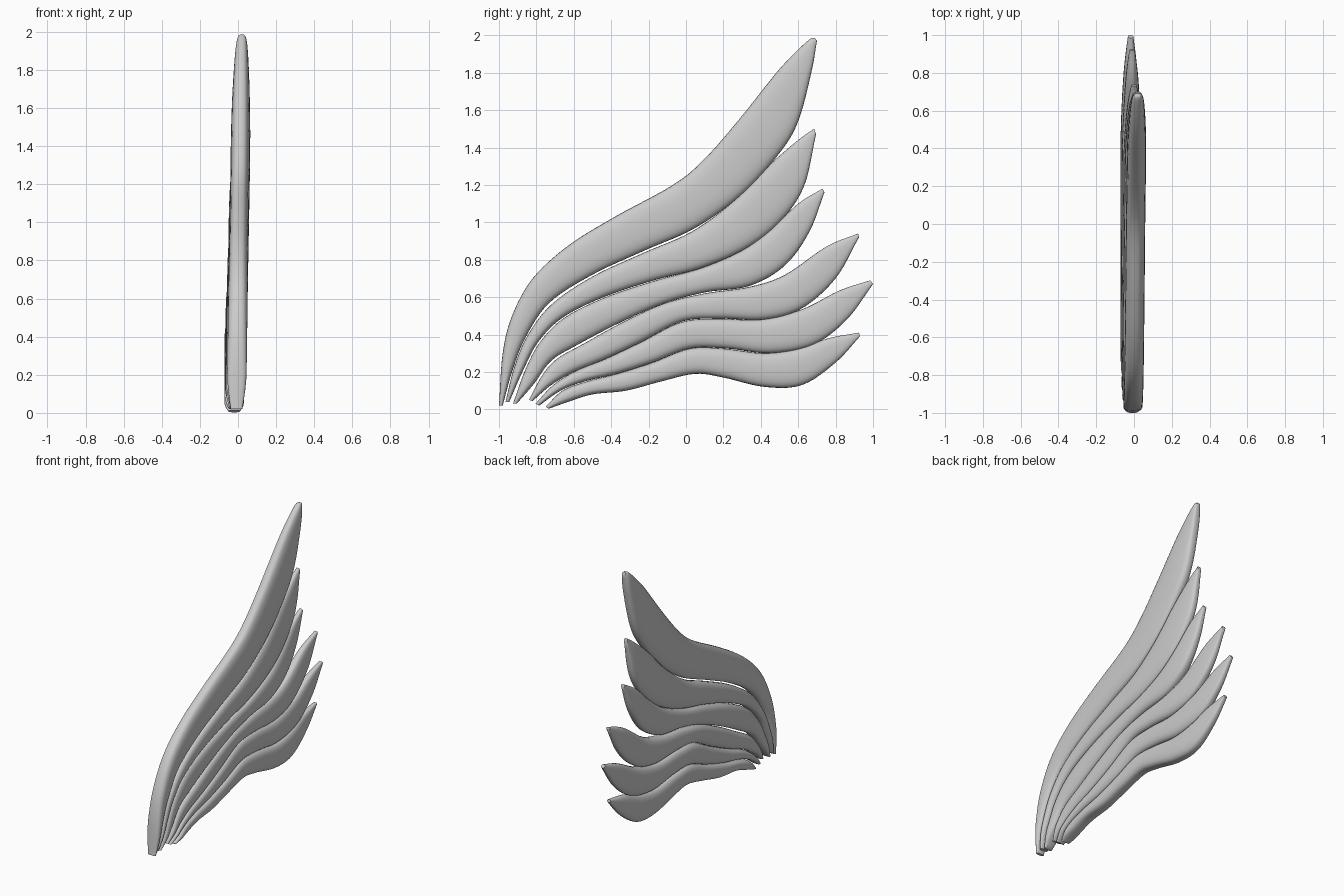
import bpy, bmesh, math
from mathutils import Vector

STEPS, SIDES = 6, 28


def spline(pts):
    """Smooth curve through a few (y, z) outline points."""
    p = [Vector(q) for q in pts]
    p = [2 * p[0] - p[1]] + p + [2 * p[-1] - p[-2]]
    out = []
    for i in range(1, len(p) - 2):
        a, b, c, d = p[i - 1:i + 3]
        for s in range(STEPS):
            t = s / STEPS
            out.append(0.5 * (2 * b + (c - a) * t + (2 * a - 5 * b + 4 * c - d) * t * t
                              + (3 * b - a - 3 * c + d) * t ** 3))
    return out + [p[-2]]


def power(v, e):
    return math.copysign(abs(v) ** e, v)


def feather(name, x_root, x_tip, upper, lower):
    """Loft rounded, flat-faced sections between an upper and a lower edge."""
    up, lo = spline(upper), spline(lower)
    n = len(up)
    bm = bmesh.new()
    rings = []
    for i, (u, l) in enumerate(zip(up, lo)):
        t = i / (n - 1)
        half = 0.051
        if t < 0.08:
            half *= 0.6 + 0.4 * math.sin(t / 0.08 * math.pi / 2)
        if t > 0.7:
            half *= 1 - 0.72 * ((t - 0.7) / 0.3) ** 1.8
        xc = x_root + (x_tip - x_root) * t
        mid, arm = (u + l) / 2, (u - l) / 2
        ring = []
        for k in range(SIDES):
            a = 2 * math.pi * k / SIDES
            q = mid + arm * power(math.cos(a), 0.8)
            ring.append(bm.verts.new((xc + half * power(math.sin(a), 0.66), q.x, q.y)))
        rings.append(ring)
    for r, s in zip(rings, rings[1:]):
        for k in range(SIDES):
            j = (k + 1) % SIDES
            bm.faces.new((r[k], r[j], s[j], s[k]))
    bm.faces.new(rings[0])
    bm.faces.new(rings[-1])
    bmesh.ops.recalc_face_normals(bm, faces=bm.faces)
    me = bpy.data.meshes.new(name)
    bm.to_mesh(me)
    bm.free()
    ob = bpy.data.objects.new(name, me)
    bpy.context.collection.objects.link(ob)
    bpy.context.view_layer.objects.active = ob
    ob.select_set(True)
    bpy.ops.object.shade_smooth_by_angle(angle=math.radians(50))
    ob.select_set(False)


# Feathers from the long leading one down to the lowest
feather("leading_feather", -0.008, 0.022,
        [(-1, .02), (-.98, .3), (-.93, .5), (-.82, .7), (-.63, .875), (-.38, 1.03),
         (-.07, 1.2), (.1, 1.34), (.3, 1.57), (.5, 1.82), (.65, 1.97), (.69, 1.985)],
        [(-.98, .02), (-.93, .2), (-.86, .38), (-.73, .57), (-.5, .72), (-.22, .85),
         (.05, .97), (.3, 1.15), (.5, 1.37), (.6, 1.54), (.67, 1.8), (.70, 1.97)])
feather("second_feather", -0.013, 0.008,
        [(-.965, .04), (-.92, .22), (-.85, .39), (-.72, .56), (-.5, .71), (-.22, .84),
         (.03, .95), (.25, 1.11), (.45, 1.31), (.6, 1.44), (.685, 1.5)],
        [(-.945, .04), (-.87, .21), (-.79, .36), (-.66, .49), (-.44, .6), (-.17, .69),
         (.08, .755), (.32, .86), (.5, 1.0), (.63, 1.19), (.695, 1.47)])
feather("third_feather", -0.016, 0.0,
        [(-.925, .03), (-.86, .21), (-.78, .36), (-.65, .49), (-.43, .6), (-.16, .69),
         (.08, .755), (.3, .85), (.45, .96), (.6, 1.1), (.73, 1.18)],
        [(-.905, .03), (-.81, .14), (-.72, .26), (-.58, .345), (-.36, .46), (-.12, .565),
         (.1, .625), (.34, .66), (.53, .77), (.66, .95), (.74, 1.16)])
feather("fourth_feather", -0.018, -0.01,
        [(-.84, .05), (-.77, .18), (-.69, .27), (-.54, .355), (-.35, .46), (-.12, .565),
         (.1, .62), (.34, .655), (.53, .72), (.75, .87), (.92, .94)],
        [(-.82, .045), (-.72, .13), (-.6, .2), (-.43, .27), (-.24, .36), (-.02, .47),
         (.18, .485), (.42, .48), (.62, .54), (.8, .7), (.925, .92)])
feather("fifth_feather", -0.02, -0.018,
        [(-.805, .03), (-.71, .13), (-.59, .205), (-.43, .27), (-.24, .36), (-.03, .465),
         (.16, .485), (.4, .48), (.62, .535), (.82, .635), (.985, .69)],
        [(-.785, .02), (-.67, .1), (-.54, .15), (-.37, .19), (-.18, .25), (.02, .325),
         (.22, .325), (.45, .3), (.68, .345), (.86, .48), (1, .67)])
feather("lowest_feather", -0.02, -0.02,
        [(-.75, .015), (-.66, .1), (-.53, .15), (-.37, .19), (-.18, .25), (.02, .325),
         (.2, .325), (.42, .3), (.6, .325), (.76, .38), (.925, .41)],
        [(-.735, .003), (-.63, .04), (-.5, .08), (-.32, .1), (-.13, .15), (.05, .19),
         (.2, .17), (.42, .12), (.62, .13), (.8, .25), (.93, .39)])
